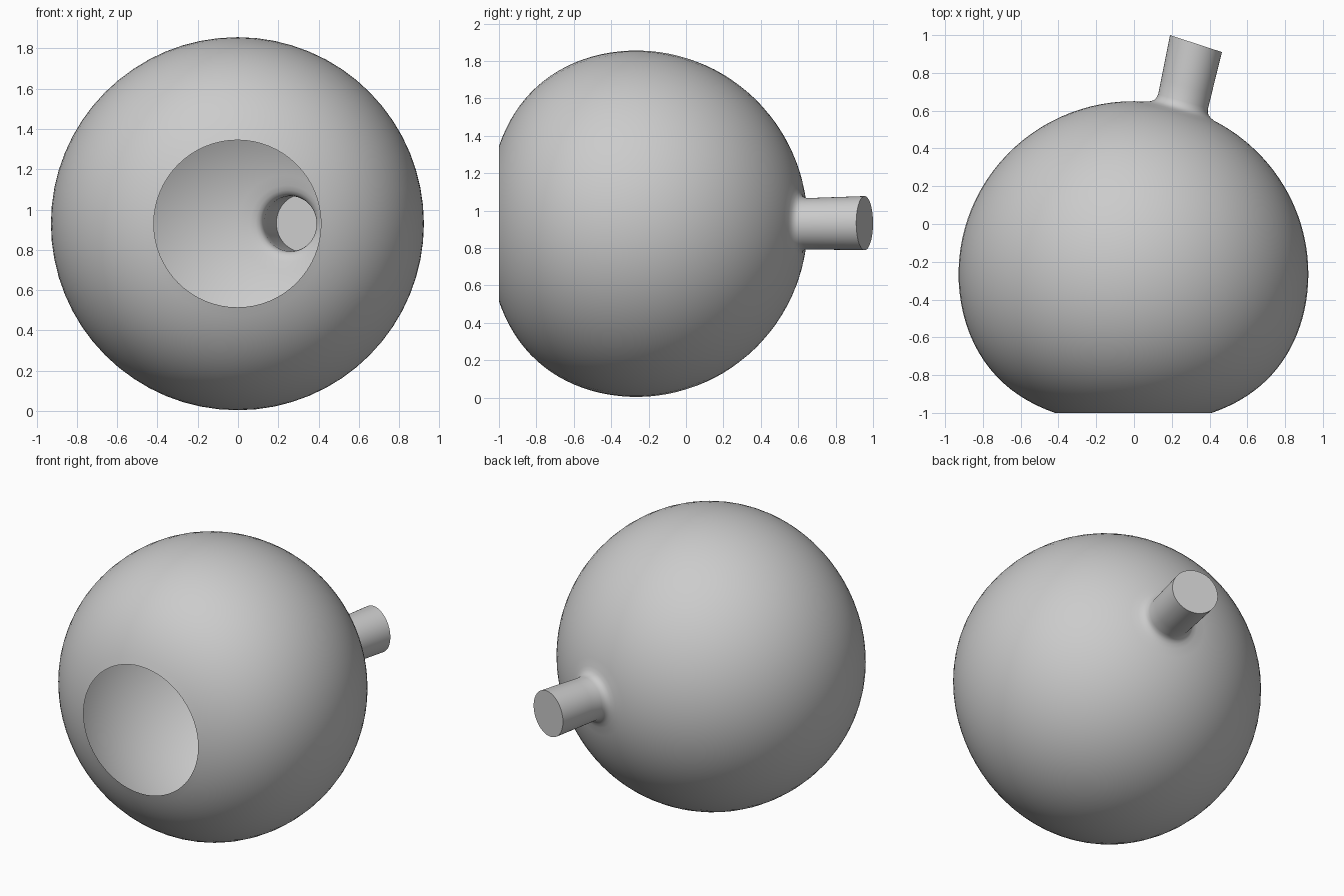
import bpy, bmesh
from math import sin, cos, radians, asin, pi
from mathutils import Vector

if "Cube" in bpy.data.objects:
    bpy.data.objects.remove(bpy.data.objects["Cube"])

N = 64
RX, RY = 0.926, 0.915
CY, CZ = -0.265, 0.93
PHI_BASE, PHI_TIP = radians(15.7), radians(18.1)
X_SHIFT = -0.003


def circle(c, r, phi):
    """Upright ring whose axis lies in the xy plane, phi away from +y."""
    u, v = Vector((cos(phi), -sin(phi), 0)), Vector((0, 0, 1))
    return [c + r * (u * cos(2 * pi * j / N) + v * sin(2 * pi * j / N)) for j in range(N)]


def shell_ring(phi, alpha):
    """Ring on the globe, pulled in slightly towards the front mouth."""
    axis = Vector((sin(phi), cos(phi), 0))
    ring = []
    for p in circle(axis * cos(alpha), sin(alpha), phi):
        y = CY + RY * p.y + 0.083 * (max(0, -p.y) / 0.894) ** 3
        ring.append(Vector((RX * p.x + X_SHIFT, y, RX * p.z + CZ)))
    return ring


# Stem: closed tilted tip down to a flared foot
base = Vector((RX * sin(PHI_BASE), CY + RY * cos(PHI_BASE), CZ))
tip = Vector((0.328, 0.955, CZ + 0.003))
axis = Vector((sin(PHI_BASE), cos(PHI_BASE), 0))
foot = base + axis * 0.035
rings = []
for k in range(5):
    f = k / 4
    rings.append(circle(tip.lerp(foot, f), 0.1447 - 0.0077 * f,
                        PHI_TIP + (PHI_BASE - PHI_TIP) * f))
for h, r in [(0.015, 0.141), (0.0, 0.150), (-0.011, 0.166)]:
    rings.append(circle(base + axis * h, r, PHI_BASE))

# Globe: rings spread from the stem foot to the round front mouth
a0, a1, M = asin(0.19 / RX), pi - asin(0.415 / RX), 44
for k in range(M + 1):
    f = k / M
    rings.append(shell_ring(PHI_BASE * (1 - f), a0 + (a1 - a0) * f))

bm = bmesh.new()
vs = [[bm.verts.new(p) for p in ring] for ring in rings]
for a, b in zip(vs, vs[1:]):
    for j in range(N):
        n = (j + 1) % N
        bm.faces.new((a[j], a[n], b[n], b[j]))
# Stem end cap
center = bm.verts.new(tip)
for j in range(N):
    bm.faces.new((center, vs[0][(j + 1) % N], vs[0][j]))

mesh = bpy.data.meshes.new("hollow_globe_with_stem")
bm.to_mesh(mesh)
bm.free()
ob = bpy.data.objects.new("hollow_globe_with_stem", mesh)
bpy.context.collection.objects.link(ob)
bpy.context.view_layer.objects.active = ob
ob.select_set(True)
bpy.ops.object.shade_smooth_by_angle(angle=radians(40))
